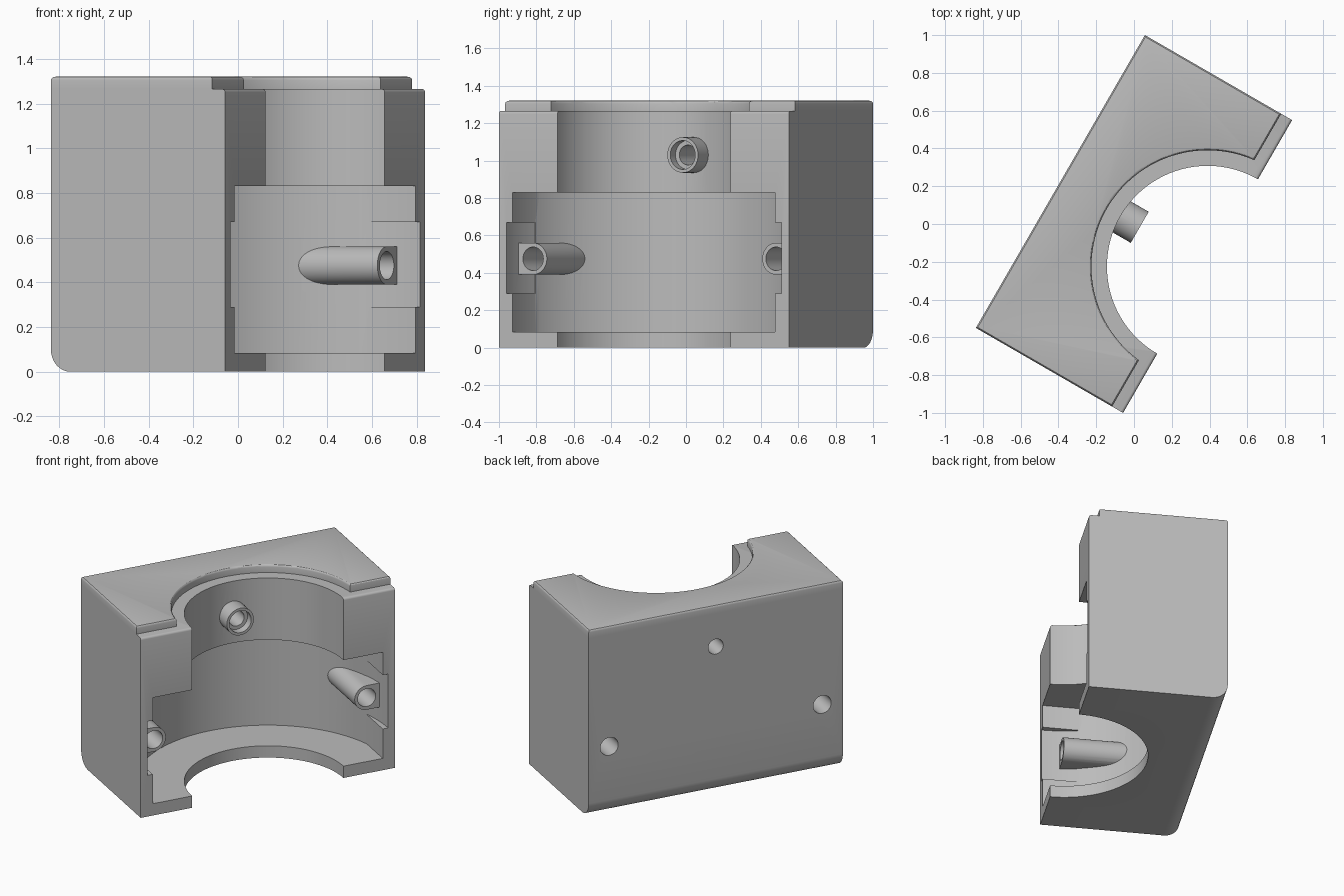
import bpy, bmesh, math
from mathutils import Matrix, Vector

cube = bpy.data.objects.get("Cube")
if cube:
    bpy.data.objects.remove(cube, do_unlink=True)

# Local frame: x = depth (opening at +x), y = width, turned in plan
TURN = math.radians(-30)
HX, HY = 0.45, 0.895
STEP_Z, TOP_Z = 1.265, 1.32

grey = bpy.data.materials.new("light_grey")
grey.use_nodes = True
COLOUR = (0.5, 0.5, 0.5, 1)
grey.diffuse_color = COLOUR
grey.node_tree.nodes["Principled BSDF"].inputs["Base Color"].default_value = COLOUR


def make(name, bm):
    bmesh.ops.recalc_face_normals(bm, faces=bm.faces)
    mesh = bpy.data.meshes.new(name)
    bm.to_mesh(mesh)
    bm.free()
    obj = bpy.data.objects.new(name, mesh)
    bpy.context.collection.objects.link(obj)
    obj.rotation_euler.z = TURN
    mesh.materials.append(grey)
    return obj


def prism_bm(points, direction):
    """Extrude a closed outline of 3D points along a direction."""
    bm = bmesh.new()
    face = bm.faces.new([bm.verts.new(p) for p in points])
    ext = bmesh.ops.extrude_face_region(bm, geom=[face])["geom"]
    verts = [g for g in ext if isinstance(g, bmesh.types.BMVert)]
    bmesh.ops.translate(bm, verts=verts, vec=Vector(direction))
    return bm


def plan_prism(outline, z0, z1):
    return prism_bm([(x, y, z0) for x, y in outline], (0, 0, z1 - z0))


def arc(r, a0, a1, n):
    """Plan arc round the opening centre; 0 and 180 degrees lie on the front."""
    angles = [math.radians(a0 + (a1 - a0) * i / n) for i in range(n + 1)]
    return [(HX - r * math.sin(a), r * math.cos(a)) for a in angles]


def rod(name, r, x0, x1, y, z):
    """Cylinder running along the depth axis."""
    ring = [math.tau * i / 40 for i in range(40)]
    return make(name, prism_bm([(x0, y + r * math.cos(a), z + r * math.sin(a))
                                for a in ring], (x1 - x0, 0, 0)))


def combine(target, tool, operation):
    mod = target.modifiers.new(operation, "BOOLEAN")
    mod.operation, mod.solver, mod.object = operation, "EXACT", tool
    bpy.context.view_layer.update()
    graph = bpy.context.evaluated_depsgraph_get()
    mesh = bpy.data.meshes.new_from_object(target.evaluated_get(graph))
    target.modifiers.clear()
    target.data = mesh
    bpy.data.objects.remove(tool, do_unlink=True)


# Main block with a rounded lower back edge and a softened upper front edge
bm = bmesh.new()
bmesh.ops.create_cube(bm, size=1, matrix=Matrix.Translation((0, 0, STEP_Z / 2))
                      @ Matrix.Diagonal((2 * HX, 2 * HY, STEP_Z, 1)))


def bevel_edge(sign_x, z, r, segments):
    edges = [e for e in bm.edges if all(
        v.co.x * sign_x > HX - 0.01 and abs(v.co.z - z) < 0.01 for v in e.verts)]
    bmesh.ops.bevel(bm, geom=edges, offset=r, segments=segments,
                    profile=0.5, affect="EDGES")


bevel_edge(-1, 0, 0.1, 8)
bevel_edge(1, STEP_Z, 0.015, 3)
block = make("housing_block", bm)

# Round bore through the full height
bore = arc(0.533, 0, 360, 96)[:-1]
combine(block, make("bore_cutter", plan_prism(bore, -0.1, 1.4)), "DIFFERENCE")

# Wide cavity with straight cheeks near the opening
cheek, radius = 0.81, 0.845
start = math.degrees(math.acos(cheek / radius))
cavity = [(0.6, cheek)] + arc(radius, start, 180 - start, 64) + [(0.6, -cheek)]
combine(block, make("cavity_cutter", plan_prism(cavity, 0.083, 0.83)), "DIFFERENCE")

# Shallow pockets in both cheeks
for s in (1, -1):
    outline = [(0.6, 0.848)] + arc(0.848, 0, start, 6) + [(0.22, 0.75), (0.6, 0.75)]
    pocket = [(x, s * y) for x, y in outline]
    combine(block, make("pocket_cutter", plan_prism(pocket, 0.29, 0.67)), "DIFFERENCE")

# Lower screw bosses: round inside, squared against the cheek
SCREW_Y, SCREW_Z, BOSS_R = 0.75, 0.475, 0.085
for s in (1, -1):
    half = [math.radians(90 + 180 * i / 20) for i in range(21)]
    section = [(SCREW_Y + BOSS_R * math.cos(a), SCREW_Z + BOSS_R * math.sin(a)) for a in half]
    section += [(0.87, SCREW_Z - BOSS_R), (0.87, SCREW_Z + BOSS_R)]
    boss = prism_bm([(-0.28, s * y, z) for y, z in section], (0.616, 0, 0))
    combine(block, make("screw_boss", boss), "UNION")
    combine(block, rod("screw_hole", 0.063, -0.6, 0.6, s * SCREW_Y, SCREW_Z), "DIFFERENCE")

# Upper boss with a counterbored hole
PIN_Z = 1.03
combine(block, rod("pin_boss", 0.095, -0.2, 0.035, 0, PIN_Z), "UNION")
combine(block, rod("counterbore", 0.077, -0.02, 0.2, 0, PIN_Z), "DIFFERENCE")
combine(block, rod("pin_hole", 0.053, -0.6, 0.25, 0, PIN_Z), "DIFFERENCE")

# Raised top plate, set back from the bore and the front, with a softened rim
lip_r, lip_x = 0.615, 0.383
a = math.degrees(math.asin((HX - lip_x) / lip_r))
outline = [(-HX, HY), (lip_x, HY)] + arc(lip_r, a, 180 - a, 64) + [(lip_x, -HY), (-HX, -HY)]
bm = plan_prism(outline, STEP_Z, TOP_Z)
rim = [e for e in bm.edges if all(v.co.z > TOP_Z - 0.001 for v in e.verts)]
bmesh.ops.bevel(bm, geom=rim, offset=0.015, segments=3, profile=0.5, affect="EDGES")
plate = make("top_plate", bm)

# Smooth curves, crisp corners
bpy.ops.object.select_all(action="DESELECT")
for obj in (block, plate):
    obj.select_set(True)
bpy.context.view_layer.objects.active = block
bpy.ops.object.shade_smooth_by_angle(angle=math.radians(30))
